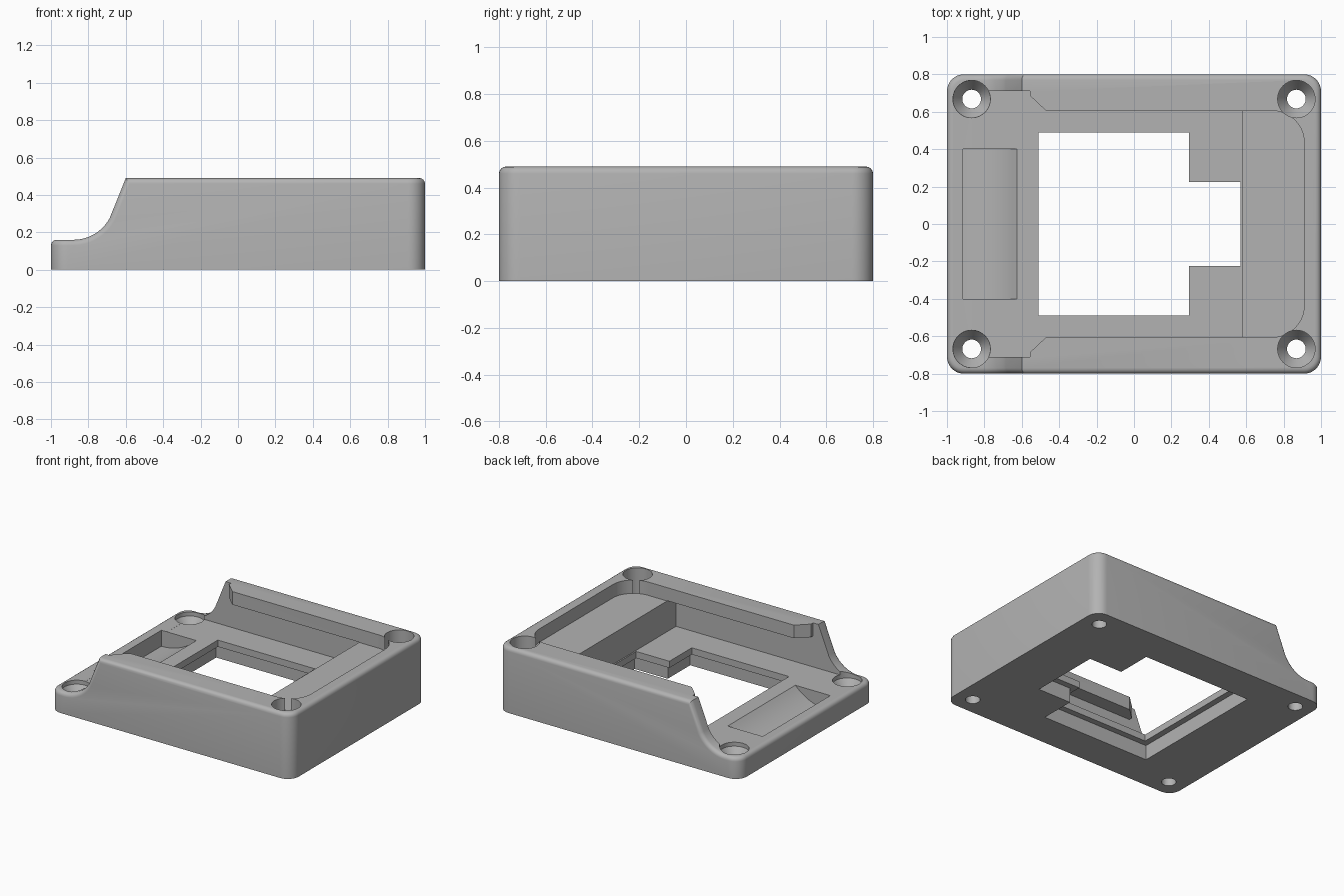
import bpy
import bmesh
from math import sin, cos, pi, radians
from mathutils import Vector

old = bpy.data.objects.get("Cube")
if old:
    bpy.data.objects.remove(old, do_unlink=True)

HALF_W, HALF_D, HEIGHT = 1.0, 0.8, 0.49
FLOOR = 0.16
LIP = 0.39

grey = bpy.data.materials.new("plain_grey")
grey.use_nodes = True
grey.diffuse_color = (0.45, 0.45, 0.45, 1)
grey.node_tree.nodes["Principled BSDF"].inputs["Base Color"].default_value = (0.45, 0.45, 0.45, 1)


def arc(cx, cy, r, a0, a1, n):
    """Points on a circular arc, angles in degrees."""
    steps = [radians(a0 + (a1 - a0) * i / n) for i in range(n + 1)]
    return [(cx + r * cos(a), cy + r * sin(a)) for a in steps]


def prism(points, lo, hi, axis="Z"):
    """Extrude a closed outline from lo to hi along Z or Y."""
    bm = bmesh.new()
    if axis == "Z":
        verts = [bm.verts.new((p, q, lo)) for p, q in points]
        step = Vector((0, 0, hi - lo))
    else:
        verts = [bm.verts.new((p, lo, q)) for p, q in points]
        step = Vector((0, hi - lo, 0))
    face = bm.faces.new(verts)
    ext = bmesh.ops.extrude_face_region(bm, geom=[face])
    moved = [g for g in ext["geom"] if isinstance(g, bmesh.types.BMVert)]
    bmesh.ops.translate(bm, verts=moved, vec=step)
    bmesh.ops.recalc_face_normals(bm, faces=bm.faces)
    return bm


def make_object(name, bm):
    mesh = bpy.data.meshes.new(name)
    bm.to_mesh(mesh)
    bm.free()
    mesh.materials.append(grey)
    obj = bpy.data.objects.new(name, mesh)
    bpy.context.collection.objects.link(obj)
    return obj


def cut(target, bm):
    """Subtract a closed solid from the target."""
    cutter = make_object("cutter", bm)
    cutter.hide_render = True
    mod = target.modifiers.new("cut", "BOOLEAN")
    mod.operation = "DIFFERENCE"
    mod.solver = "EXACT"
    mod.object = cutter
    bpy.context.view_layer.objects.active = target
    bpy.ops.object.modifier_apply(modifier=mod.name)
    bpy.data.objects.remove(cutter, do_unlink=True)


def mirror_y(points):
    """Close an outline given its +y half, ordered from -x to +x."""
    return points + [(x, -y) for x, y in reversed(points)]


def rect(x0, x1, y):
    return mirror_y([(x0, y), (x1, y)])


# Outer body: side profile with a swooping low end
swoop = arc(-0.88, FLOOR + 0.22, 0.22, -90, -28, 12)
profile = [(-HALF_W, 0), (-HALF_W, FLOOR)] + swoop + [(-0.6, HEIGHT), (HALF_W, HEIGHT), (HALF_W, 0)]
bm = prism(profile, -HALF_D, HALF_D, "Y")

# Rounded upright corners
uprights = [e for e in bm.edges
            if all(abs(abs(v.co.x) - HALF_W) < 1e-4 for v in e.verts)
            and abs(e.verts[0].co.z - e.verts[1].co.z) > 0.1]
bmesh.ops.bevel(bm, geom=uprights, offset=0.09, segments=8, profile=0.5, affect="EDGES")

# Softened top rim
bm.normal_update()
rim = []
for e in bm.edges:
    zs = sorted(f.normal.z for f in e.link_faces)
    if len(zs) == 2 and abs(zs[0]) < 0.01 and zs[1] > 0.2:
        rim.append(e)
bmesh.ops.bevel(bm, geom=rim, offset=0.03, segments=4, profile=0.5, affect="EDGES")
body = make_object("case_body", bm)

# Main cavity running under the side lips
cut(body, prism(rect(-0.865, 0.58, 0.71), FLOOR, LIP + 0.002))

# Upper opening: chamfered mouth, narrow lips, rounded far corners
opening = [(-0.865, 0.71), (-0.555, 0.71), (-0.555, 0.685), (-0.47, 0.605)]
opening += arc(0.74, 0.435, 0.17, 90, 0, 10)
cut(body, prism(mirror_y(opening), LIP, 0.7))


# Stepped window with a notch, wider on the underside
def window(grow):
    return mirror_y([(-0.51 - grow, 0.49 + grow), (0.295 + grow, 0.49 + grow),
                     (0.295 + grow, 0.225 + grow), (0.57 + grow, 0.225 + grow)])


cut(body, prism(window(0), 0.05, 0.3))
cut(body, prism(window(0.045), -0.1, 0.11))

# Scooped pocket at the low end
scoop = arc(-0.915, 0.45, 0.41, -90, -45, 12)
cut(body, prism(scoop + [(-0.625, 0.3), (-0.915, 0.3)], -0.4, 0.4, "Y"))

# Four countersunk screw holes: lathed profile
hole = [(0.05, -0.1), (0.05, 0.06), (0.1, 0.13), (0.1, 0.7)]
SIDES = 40
for sx in (-1, 1):
    for sy in (-1, 1):
        bm = bmesh.new()
        rings = []
        for r, z in hole:
            rings.append([bm.verts.new((sx * 0.868 + r * cos(2 * pi * i / SIDES),
                                        sy * 0.668 + r * sin(2 * pi * i / SIDES), z))
                          for i in range(SIDES)])
        for low, high in zip(rings, rings[1:]):
            for i in range(SIDES):
                j = (i + 1) % SIDES
                bm.faces.new((low[i], low[j], high[j], high[i]))
        bm.faces.new(list(reversed(rings[0])))
        bm.faces.new(rings[-1])
        bmesh.ops.recalc_face_normals(bm, faces=bm.faces)
        cut(body, bm)

# Smooth curves, sharp edges
bpy.ops.object.select_all(action="DESELECT")
body.select_set(True)
bpy.context.view_layer.objects.active = body
bpy.ops.object.shade_smooth_by_angle(angle=radians(30))
